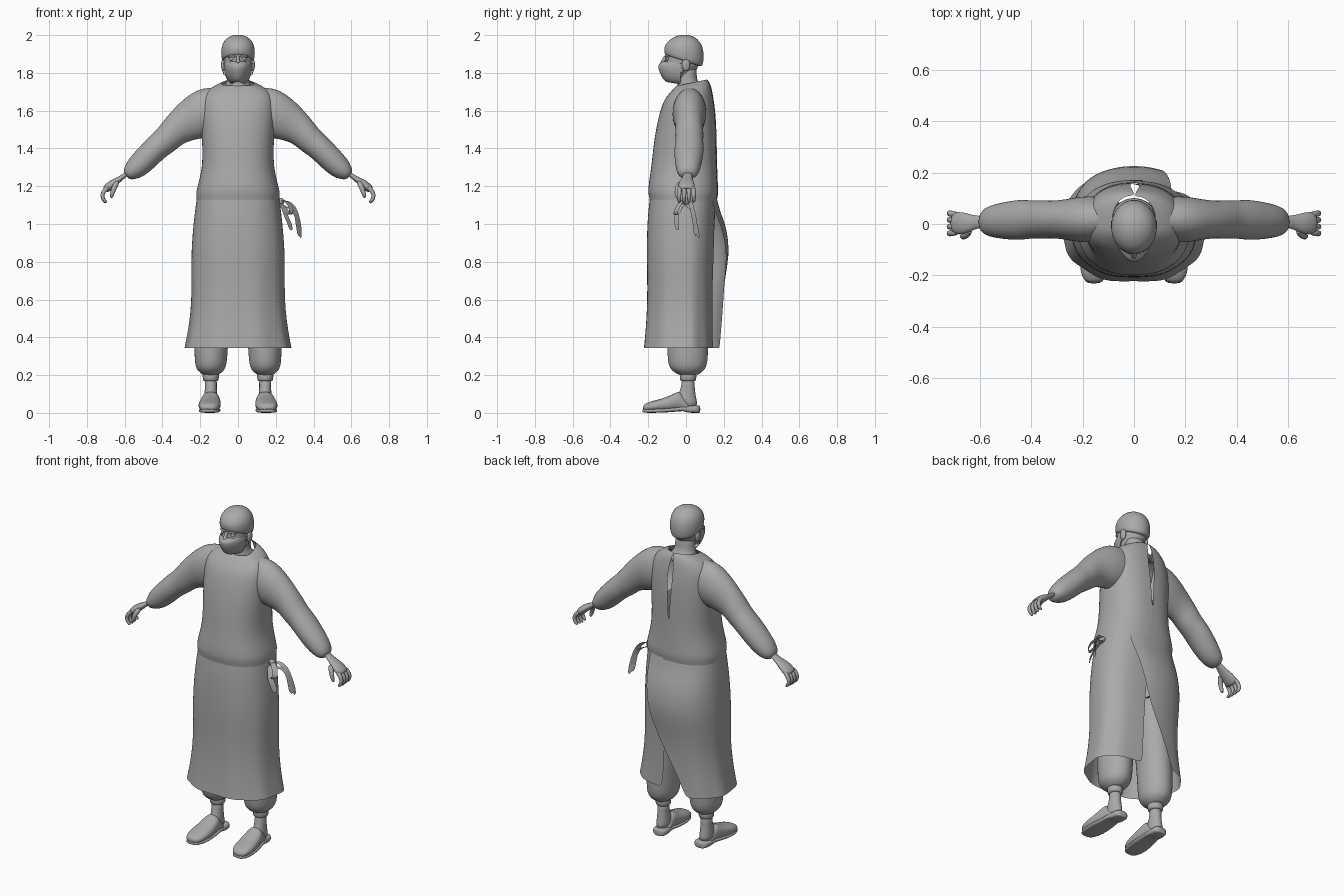
import bpy, bmesh, math
from mathutils import Vector as V

grey = bpy.data.materials.new("grey")
grey.diffuse_color = (0.4, 0.4, 0.4, 1)


def finish(name, verts, faces, subsurf=1, mirror=False, angle=60):
    me = bpy.data.meshes.new(name)
    me.from_pydata(verts, [], faces)
    bm = bmesh.new()
    bm.from_mesh(me)
    bmesh.ops.recalc_face_normals(bm, faces=bm.faces)
    bm.to_mesh(me)
    bm.free()
    me.materials.append(grey)
    ob = bpy.data.objects.new(name, me)
    bpy.context.collection.objects.link(ob)
    if mirror:
        ob.modifiers.new("mirror", "MIRROR").use_mirror_merge = False
    if subsurf:
        ob.modifiers.new("smooth", "SUBSURF").levels = subsurf
        ob.modifiers["smooth"].render_levels = subsurf
    bpy.ops.object.select_all(action="DESELECT")
    ob.select_set(True)
    bpy.context.view_layer.objects.active = ob
    bpy.ops.object.shade_smooth_by_angle(angle=math.radians(angle))
    return ob


def loft(name, rings, closed=True, caps=(True, True), **kw):
    """Skin a list of equal-length point rings."""
    n = len(rings[0])
    verts = [p for r in rings for p in r]
    faces = []
    for i in range(len(rings) - 1):
        for j in range(n if closed else n - 1):
            k = (j + 1) % n
            faces.append((i * n + j, i * n + k, (i + 1) * n + k, (i + 1) * n + j))
    if closed and caps[0]:
        faces.append(tuple(range(n)))
    if closed and caps[1]:
        faces.append(tuple(range((len(rings) - 1) * n, len(rings) * n)))
    return finish(name, verts, faces, **kw)


def spow(v, e):
    return math.copysign(abs(v) ** e, v)


def oval(z, hw, yf, yb, cx=0, n=20, e=1.0, tilt=0):
    """Level oval given half width, front y and back y."""
    cy, d, ring = (yf + yb) / 2, (yb - yf) / 2, []
    for j in range(n):
        a = math.tau * j / n
        y = cy + d * spow(math.cos(a), e)
        ring.append(V((cx + hw * spow(math.sin(a), e), y, z + tilt * (y - cy))))
    return ring


def wrap(z, hw, yf, yb_r, yb_l, a0, a1, fold=0, tilt=0, n=44, e=0.85):
    """Open cloth ring from the right back edge round the front to the left back edge."""
    ring = []
    for j in range(n + 1):
        t = j / n
        a = a0 + (math.tau - a1 - a0) * t
        c, s = math.cos(a), math.sin(a)
        d = -yf if c < 0 else (yb_r if t < 0.5 else yb_l)
        f = 1 + fold * math.cos(9 * a)
        y = d * spow(c, e) * f
        ring.append(V((hw * spow(s, e) * f, y, z + tilt * y)))
    return ring


def tube(name, pts, radii, flat=1.0, n=8, **kw):
    """Round tube along a path; flat scales its thickness across y."""
    pts, rings = [V(p) for p in pts], []
    for i, p in enumerate(pts):
        d = (pts[min(i + 1, len(pts) - 1)] - pts[max(i - 1, 0)]).normalized()
        v = d.cross(V((0, 1, 0))).normalized()
        w = d.cross(v).normalized()
        r = radii[i]
        rings.append([p + v * r * flat * math.cos(math.tau * j / n)
                      + w * r * math.sin(math.tau * j / n) for j in range(n)])
    return loft(name, rings, **kw)


def ellipsoid(name, c, r, mirror=False):
    rings = []
    for i in range(1, 10):
        a = math.pi * i / 10
        s = math.sin(a)
        rings.append(oval(c[2] - r[2] * math.cos(a), r[0] * s, c[1] - r[1] * s,
                          c[1] + r[1] * s, c[0], 12))
    return loft(name, rings, subsurf=0, mirror=mirror)


# Gown top, split down the back
top = [(1.11, .220, -.192, .160, 0, -.15), (1.135, .219, -.192, .162, 0, -.12),
       (1.165, .224, -.202, .170, 0, -.1), (1.22, .209, -.197, .165, 0, -.06),
       (1.30, .189, -.184, .162, 0, -.02), (1.40, .188, -.174, .160, .02, 0),
       (1.50, .194, -.160, .158, .04, .02), (1.60, .197, -.137, .152, .07, .04),
       (1.66, .190, -.115, .143, .07, .05), (1.70, .170, -.088, .134, .05, .03),
       (1.73, .125, -.065, .122, .03, .01), (1.742, .085, -.050, .108, .02, 0)]
loft("gown_top", [wrap(z, w, f, b, b + .003, p, q, tilt=.2 * max(0, (z - 1.66) / .08))
                  for z, w, f, b, p, q in top], closed=False)

# Gown skirt, with the left panel wrapping over the right at the back
skirt = [(1.15, .216, -.190, .155, .160, -.1, -.65), (1.12, .221, -.194, .158, .168, -.05, -.65),
         (1.07, .228, -.200, .155, .180, 0, -.62), (1.00, .236, -.205, .150, .208, .04, -.55),
         (.92, .243, -.208, .148, .224, .08, -.46), (.83, .248, -.210, .146, .228, .1, -.35),
         (.72, .248, -.207, .142, .208, .12, -.2), (.60, .247, -.207, .140, .196, .14, 0),
         (.48, .258, -.213, .140, .193, .15, .2), (.40, .271, -.220, .142, .193, .16, .32),
         (.343, .282, -.226, .145, .194, .17, .4)]
loft("gown_skirt", [wrap(z, w, f, r, l, p, q, fold=.022 * max(0, 1.1 - z))
                    for z, w, f, r, l, p, q in skirt], closed=False)

# Sleeves: top x, top z, bottom x, bottom z, front y, back y
sleeve = [(.10, 1.725, .10, 1.47, -.06, .105), (.19, 1.722, .17, 1.455, -.075, .11),
          (.245, 1.695, .205, 1.45, -.07, .105), (.30, 1.652, .25, 1.44, -.06, .095),
          (.36, 1.59, .29, 1.425, -.055, .09), (.40, 1.54, .325, 1.395, -.06, .095),
          (.425, 1.505, .36, 1.37, -.055, .09), (.475, 1.458, .39, 1.35, -.063, .097),
          (.53, 1.40, .44, 1.30, -.062, .09), (.58, 1.345, .495, 1.253, -.055, .078),
          (.603, 1.30, .545, 1.235, -.045, .065), (.607, 1.275, .58, 1.235, -.025, .04)]
rings = []
for tx, tz, bx, bz, f, b in sleeve:
    c, u, w = V(((tx + bx) / 2, (f + b) / 2, (tz + bz) / 2)), V(((tx - bx) / 2, 0, (tz - bz) / 2)), (b - f) / 2
    rings.append([c + u * math.cos(math.tau * j / 20) + V((0, w * math.sin(math.tau * j / 20), 0))
                  for j in range(20)])
loft("sleeve", rings, caps=(False, True), mirror=True)

# Hands with curled fingers
tube("palm", [(.575, .008, 1.275), (.61, .008, 1.25), (.635, .005, 1.232), (.665, .003, 1.213),
              (.695, .003, 1.188), (.705, .003, 1.178)], [.024, .025, .034, .045, .046, .036],
     flat=.5, n=12, mirror=True)
for i, y in enumerate((-.032, -.009, .014, .036)):
    s = 1 - .06 * abs(i - 1)
    tube("finger", [(.685, y, 1.198), (.708, y * 1.1, 1.178), (.721, y * 1.15, 1.152),
                    (.713, y * 1.15, 1.15 - .024 * s), (.695, y * 1.1, 1.15 - .04 * s)],
         [.013, .0135, .0125, .011, .008], mirror=True)
tube("thumb", [(.635, -.022, 1.228), (.655, -.045, 1.195), (.665, -.05, 1.165), (.672, -.046, 1.135)],
     [.015, .016, .013, .008], mirror=True)

# Neck and face
loft("neck", [oval(*r) for r in [(1.69, .10, -.06, .11), (1.722, .078, -.045, .10), (1.745, .062, -.046, .066),
                                 (1.78, .058, -.045, .055), (1.85, .058, -.04, .06)]])
loft("face", [oval(*r) for r in [(1.752, .028, -.108, -.04), (1.77, .05, -.118, .0), (1.80, .066, -.122, .05),
                                 (1.84, .073, -.118, .07), (1.875, .077, -.108, .078), (1.90, .078, -.113, .08),
                                 (1.93, .075, -.105, .08)]])
tube("nose_bridge", [(0, -.106, 1.895), (0, -.115, 1.87), (0, -.132, 1.845)], [.009, .010, .014])
ellipsoid("eye", (.031, -.094, 1.873), (.014, .012, .009), True)
tube("eyebrow", [(.010, -.108, 1.886), (.034, -.105, 1.891), (.056, -.088, 1.885)], [.006, .007, .005], mirror=True)
ellipsoid("ear", (.078, .0, 1.842), (.012, .022, .034), True)

# Face mask and its ear loops
mask = []
for z, w, f in [(1.747, .030, -.100), (1.757, .047, -.118), (1.78, .063, -.132), (1.805, .071, -.143),
                (1.832, .075, -.151), (1.848, .075, -.140), (1.857, .074, -.122)]:
    mask.append([V((w * math.sin(a), -.03 + (f + .03) * spow(math.cos(a), 1.15), z + .012 * math.cos(a) - .008))
                 for a in [math.pi * (j / 16 - .5) for j in range(17)]])
loft("face_mask", mask, closed=False)
for z in (1.853, 1.785):
    tube("mask_loop", [(.072, -.035, z), (.080, -.01, (z + 1.835) / 2), (.084, .015, 1.835)],
         [.003] * 3, n=6, mirror=True)

# Surgical cap
loft("cap", [oval(*r, n=24, tilt=t) for *r, t in [
    (1.862, .079, -.108, .078, -.33), (1.868, .086, -.114, .088, -.32), (1.895, .090, -.117, .096, -.22),
    (1.925, .090, -.116, .094, -.1), (1.955, .083, -.105, .084, -.03), (1.98, .066, -.083, .062, 0),
    (1.996, .040, -.05, .032, 0), (2.002, .014, -.025, .007, 0)]])

# Trousers gathered into ankle cuffs
loft("trouser_leg", [oval(z, w, f, b, x) for z, w, f, b, x in [
    (.90, .10, -.13, .12, .11), (.60, .095, -.11, .12, .13), (.40, .092, -.10, .118, .141),
    (.30, .088, -.10, .118, .143), (.25, .084, -.094, .112, .144), (.222, .070, -.075, .095, .144),
    (.205, .046, -.045, .068, .144), (.20, .040, -.038, .058, .144)]], mirror=True)
loft("ankle_cuff", [oval(z, w, .01 - w, .012 + w, .144, 16) for z, w in
                    [(.212, .040), (.207, .045), (.172, .043), (.167, .037)]], mirror=True)
loft("ankle", [oval(z, w, f, b, .144, 16) for z, w, f, b in [
    (.19, .036, -.024, .047), (.14, .031, -.024, .046), (.10, .034, -.04, .05), (.06, .038, -.06, .06),
    (.025, .036, -.07, .062)]], mirror=True)


# Clogs, toes turned slightly outward
def shoe_part(name, rows, e):
    rings = []
    for y, w, z0, z1 in rows:
        cx, cz, h = .142 - .06 * y, (z0 + z1) / 2, (z1 - z0) / 2
        rings.append([V((cx + w * spow(math.sin(a), e), y, cz + h * spow(math.cos(a), e)))
                      for a in [math.tau * j / 20 for j in range(20)]])
    loft(name, rings, mirror=True)


shoe_part("clog_upper", [(-.228, .018, .015, .036), (-.218, .040, .008, .048), (-.19, .055, .008, .060),
                         (-.15, .060, .008, .070), (-.10, .058, .008, .085), (-.06, .053, .01, .104),
                         (-.035, .047, .01, .118), (-.02, .044, .01, .100), (.005, .041, .01, .06),
                         (.02, .038, .01, .04)], .85)
shoe_part("clog_sole", [(-.232, .020, .004, .02), (-.218, .044, 0, .022), (-.15, .061, 0, .022),
                        (-.06, .052, .005, .028), (-.01, .044, .012, .036), (.005, .044, 0, .038),
                        (.055, .044, 0, .040), (.07, .034, 0, .040), (.076, .018, .002, .036)], .6)

# Side tie ribbons
ribbons = [[(.215, 0, 1.125), (.262, -.025, 1.125), (.29, -.055, 1.07), (.272, -.06, 1.035), (.25, -.02, 1.09)],
           [(.215, 0, 1.125), (.255, .02, 1.125), (.295, .03, 1.10), (.32, .04, 1.03), (.332, .07, .92)],
           [(.215, 0, 1.12), (.24, .01, 1.09), (.285, .03, 1.085), (.315, .045, 1.05), (.322, .05, .93)],
           [(.215, 0, 1.12), (.24, -.03, 1.09), (.25, -.055, 1.05), (.275, -.05, 1.0), (.282, -.045, .965)]]
for path in ribbons:
    loft("tie_ribbon", [[V(p) + V((.011, .011, 0)) * k for k in (-1, 1)] for p in path], closed=False)
ellipsoid("tie_knot", (.228, 0, 1.12), (.018, .02, .018))
